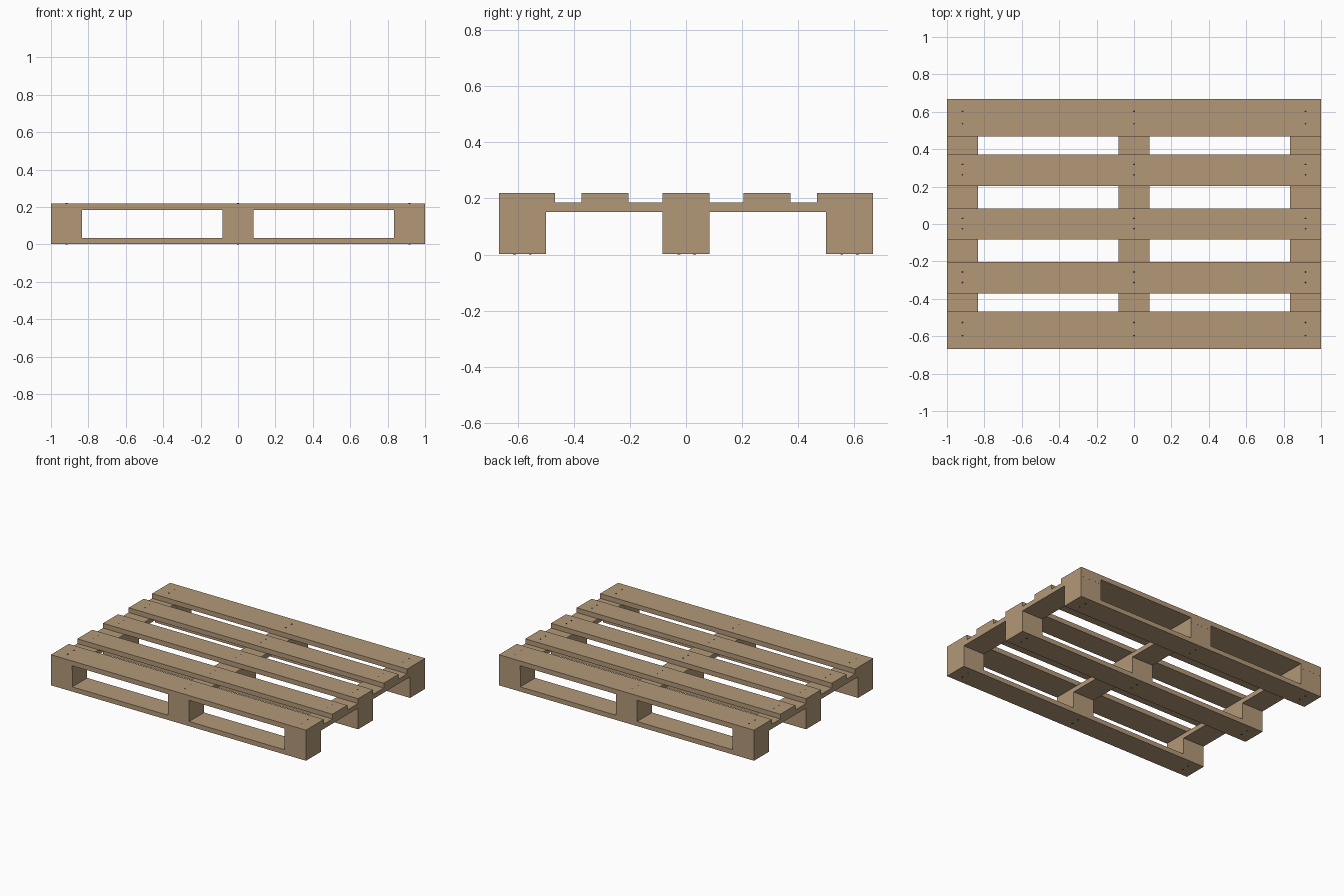
import bpy, bmesh
from mathutils import Matrix, Vector

if "Cube" in bpy.data.objects:
    bpy.data.objects.remove(bpy.data.objects["Cube"])


def material(name, rgb):
    m = bpy.data.materials.new(name)
    m.diffuse_color = (*rgb, 1)
    m.use_nodes = True
    m.node_tree.nodes["Principled BSDF"].inputs["Base Color"].default_value = m.diffuse_color
    return m


WOOD = material("pale wood", (0.45, 0.315, 0.19))
STEEL = material("dark nail", (0.03, 0.03, 0.03))


def add_object(name, bm, mat):
    me = bpy.data.meshes.new(name)
    bm.to_mesh(me)
    bm.free()
    me.materials.append(mat)
    bpy.context.collection.objects.link(bpy.data.objects.new(name, me))


def box(name, x, y, z, mat=WOOD):
    """Box from (min, max) ranges on each axis."""
    bm = bmesh.new()
    lo, hi = (Vector(p) for p in zip(x, y, z))
    bmesh.ops.create_cube(bm, size=1, matrix=Matrix.Translation((lo + hi) / 2)
                          @ Matrix.Diagonal((*(hi - lo), 1)))
    add_object(name, bm, mat)


def span(c, w):
    return (c - w / 2, c + w / 2)


def nails(name, rows, z):
    bm = bmesh.new()
    for cx in (-0.917, 0, 0.917):
        for y in rows:
            bmesh.ops.create_cone(bm, cap_ends=True, segments=8, radius1=0.005, radius2=0.005,
                                  depth=z[1] - z[0],
                                  matrix=Matrix.Translation((cx, y, sum(z) / 2)))
    add_object(name, bm, STEEL)


# Layer heights
Z0, Z1, Z2, Z3, Z4 = 0.002, 0.035, 0.152, 0.185, 0.219
COLUMNS = (-0.9165, 0, 0.9165)
ROWS = (-0.583, 0, 0.583)

# Bottom runners and spacer blocks
for y in ROWS:
    box("bottom_board", (-1, 1), span(y, 0.167), (Z0, Z1))
    for x in COLUMNS:
        box("spacer_block", span(x, 0.167), span(y, 0.167), (Z1, Z2))

# Cross boards running front to back
for x in COLUMNS:
    box("cross_board", span(x, 0.167), (-0.667, 0.667), (Z2, Z3))

# Deck boards: wide at the edges, narrow between
for y, w in ((-0.567, 0.2), (-0.288, 0.167), (0, 0.167), (0.288, 0.167), (0.567, 0.2)):
    box("deck_board", (-1, 1), span(y, w), (Z3, Z4))

# Nail heads, just proud of the wood
nails("deck_nails", (-0.597, -0.527, -0.313, -0.257, -0.025, 0.03,
                     0.263, 0.319, 0.536, 0.602), (Z4 - 0.01, Z4 + 0.001))
nails("bottom_nails", (-0.611, -0.555, -0.025, 0.03, 0.555, 0.611), (0, 0.01))
